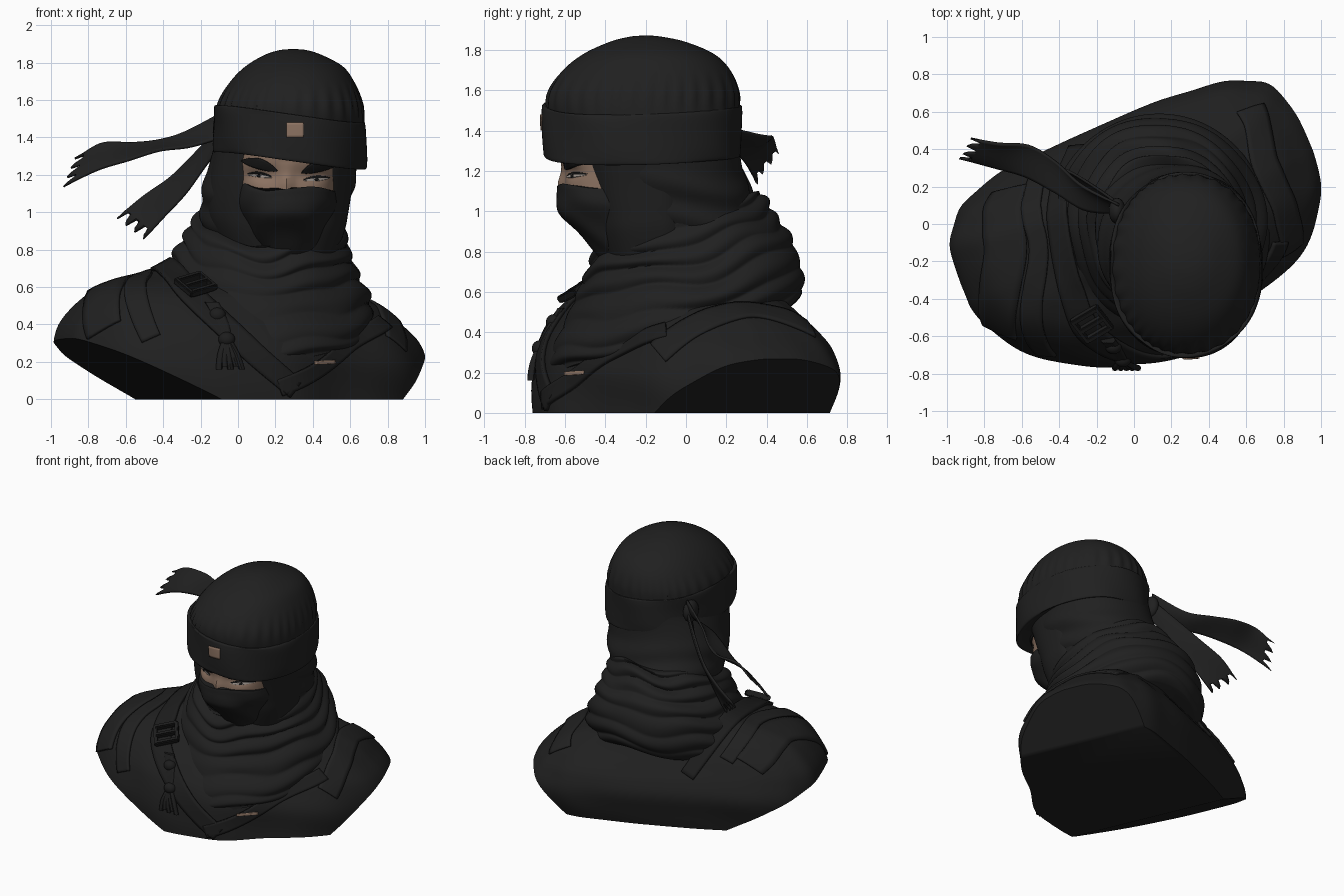
import bpy, bmesh, math
from mathutils import Vector, Matrix
from mathutils.bvhtree import BVHTree

if "Cube" in bpy.data.objects:
    bpy.data.objects.remove(bpy.data.objects["Cube"])


def material(name, r, g, b):
    m = bpy.data.materials.new(name)
    m.diffuse_color = (r, g, b, 1)
    m.use_nodes = True
    m.node_tree.nodes["Principled BSDF"].inputs["Base Color"].default_value = m.diffuse_color
    return m


CLOTH = material("black_cloth", .0145, .0145, .0145)
LEATHER = material("dark_leather", .012, .012, .012)
SKIN = material("skin", .27, .175, .125)
HAIR = material("brow_black", .008, .008, .008)
EYE = material("eye_white", .33, .29, .26)


def finish(bm, name, mat, thick=0, angle=45):
    bmesh.ops.recalc_face_normals(bm, faces=bm.faces[:])
    me = bpy.data.meshes.new(name)
    bm.to_mesh(me)
    bm.free()
    ob = bpy.data.objects.new(name, me)
    bpy.context.collection.objects.link(ob)
    me.materials.append(mat)
    bpy.ops.object.select_all(action='DESELECT')
    ob.select_set(True)
    bpy.context.view_layer.objects.active = ob
    bpy.ops.object.shade_smooth_by_angle(angle=math.radians(angle))
    if thick:
        mod = ob.modifiers.new("thickness", 'SOLIDIFY')
        mod.thickness, mod.offset = thick, 0
    return ob


def spline(rows, t):
    """Smooth curve through a list of equal-length tuples, t from 0 to 1."""
    n = len(rows) - 1
    i = min(int(t * n), n - 1)
    f = t * n - i
    a, b, c, d = (rows[max(0, min(n, i + k))] for k in (-1, 0, 1, 2))
    return [q + .5 * f * (r - p + f * (2*p - 5*q + 4*r - s + f * (3*(q - r) + s - p)))
            for p, q, r, s in zip(a, b, c, d)]


def grid_faces(bm, grid, closed=False):
    for r0, r1 in zip(grid, grid[1:]):
        n = len(r0)
        for k in range(n if closed else n - 1):
            j = (k + 1) % n
            bm.faces.new((r0[k], r0[j], r1[j], r1[k]))


def loft(rings, seg=96, rows=50, nf=2, nb=2, split=None, post=None):
    """Rings are (z, x0, x1, y0, y1); front and back may be rounder or boxier."""
    bm = bmesh.new()
    grid = []
    for i in range(rows + 1):
        t = i / rows
        z, x0, x1, y0, y1 = spline(rings, t)
        cx, rx = (x0 + x1) / 2, (x1 - x0) / 2
        cy = (y0 + y1) / 2 if split is None else split
        row = []
        for k in range(seg):
            a = 2 * math.pi * k / seg
            c, s = math.cos(a), math.sin(a)
            e = 2 / (nb if s > 0 else nf)
            p = Vector((cx + rx * math.copysign(abs(c) ** e, c),
                        cy + (y1 - cy if s > 0 else cy - y0) * math.copysign(abs(s) ** e, s), z))
            row.append(bm.verts.new(post(p, a, t, Vector((c, s, 0))) if post else p))
        grid.append(row)
    grid_faces(bm, grid, True)
    bm.faces.new(grid[0])
    bm.faces.new(grid[-1])
    return bm


# Torso, turned relative to the head, with slanted shoulder cuts
ROT = Matrix.Rotation(math.radians(23.5), 3, 'Z')
SIDE = ROT @ Vector((1, 0, 0))
SHIFT = Vector((.04, 0, 0))


def torso_post(p, a, t, out):
    if p.y < 0:
        p.y *= 1 - .10 * math.exp(-((p.x - .35) / .25) ** 2)
    p = p + out * .008 * math.sin(9 * a + 14 * p.z) * math.sin(5 * a - 8 * p.z)
    p.z -= .12 * p.x * p.z
    return ROT @ p + SHIFT


torso = loft([(0, -1, 1, -.72, .52), (.2, -1.02, 1.02, -.71, .57), (.33, -1, .98, -.66, .54),
              (.43, -.94, .9, -.59, .48), (.52, -.84, .8, -.51, .41), (.58, -.70, .68, -.43, .37),
              (.64, -.5, .5, -.36, .33), (.75, -.3, .35, -.3, .28)],
             seg=160, nf=1.9, nb=3.6, split=0, post=torso_post)
for slope, off in ((-.545, -.42), (.93, .71)):
    bmesh.ops.bisect_plane(torso, geom=torso.verts[:] + torso.edges[:] + torso.faces[:], dist=1e-5,
                           plane_co=SIDE * off + SHIFT, plane_no=SIDE * slope - Vector((0, 0, 1)),
                           clear_outer=True)
    bmesh.ops.holes_fill(torso, edges=[e for e in torso.edges if e.is_boundary], sides=0)
TORSO = BVHTree.FromBMesh(torso)
finish(torso, "torso", CLOTH)


# Wrapped scarf with rolled folds, low in front and high behind
def scarf_post(p, a, t, out):
    wave = t * 7.5 + .45 * math.sin(a + .8) + .22 * math.sin(3 * a + 1) + .1 * math.sin(7 * a)
    fold = abs(math.sin(math.pi * wave)) - .6
    p = p + out * (.034 * fold * (.7 + .3 * math.sin(2 * a + 5 * t)))
    p.z += (.28 + .06 * t) * p.y + .014 * math.sin(5 * a + 9 * t)
    return p


finish(loft([(.38, -.40, .68, -.65, .54), (.44, -.45, .71, -.68, .58), (.53, -.45, .71, -.65, .58),
             (.64, -.42, .66, -.59, .55), (.73, -.37, .62, -.55, .52), (.81, -.32, .595, -.52, .46),
             (.88, -.28, .58, -.49, .42), (.95, -.24, .56, -.46, .38), (.97, -.17, .53, -.42, .33),
             (.92, -.08, .46, -.34, .27)], seg=128, rows=110, post=scarf_post),
       "neck_scarf", CLOTH, angle=70)


# Hood with gathers above the headband and soft folds at the neck
def hood_post(p, a, t, out):
    g = max(0, 1 - abs(p.z - 1.57) / .13)
    low = max(0, min(1, (1.25 - p.z) / .2))
    return p + out * (.006 * g * math.sin(34 * a + 3 * math.sin(3 * a))
                      + .012 * low * math.sin(34 * p.z + 2 * math.sin(2 * a)))


finish(loft([(.7, -.12, .5, -.36, .38), (.85, -.16, .53, -.40, .38), (1, -.20, .58, -.45, .355),
             (1.13, -.19, .62, -.49, .305), (1.27, -.15, .64, -.53, .27), (1.4, -.12, .67, -.65, .27),
             (1.5, -.12, .675, -.69, .265), (1.6, -.1, .66, -.68, .26), (1.7, -.04, .62, -.61, .22),
             (1.78, .04, .56, -.51, .14), (1.84, .14, .45, -.38, .0), (1.866, .22, .37, -.28, -.12),
             (1.872, .28, .31, -.21, -.18)], seg=144, rows=70, nf=2.15, nb=2.15, post=hood_post),
       "hood", CLOTH)
# Fuller hood sides framing the face
finish(loft([(.76, -.06, .52, -.39, .1), (.9, -.13, .57, -.44, .1), (1.0, -.16, .59, -.465, .1),
             (1.15, -.16, .615, -.505, .1), (1.33, -.13, .65, -.55, .1)], rows=30, nf=2.7, split=-.12),
       "hood_side_wrap", CLOTH)


# Headband, rolled slightly sideways
def band_post(p, a, t, out):
    p = p + out * .004 * math.sin(6 * a + 7 * t)
    p.z += -.11 * (p.x - .28) + .008 * math.sin(2 * a)
    return p


band = loft([(1.29, -.10, .65, -.66, .24), (1.275, -.125, .68, -.705, .27), (1.32, -.132, .688, -.712, .275),
             (1.42, -.13, .688, -.714, .275), (1.50, -.132, .686, -.712, .275), (1.525, -.125, .675, -.705, .27),
             (1.51, -.10, .65, -.66, .24)], seg=128, rows=36, nf=2.15, nb=2.15, post=band_post)
BAND = BVHTree.FromBMesh(band)
finish(band, "headband", CLOTH)


# Face with a raised nose bridge, and the cloth mask over its lower half
def face_post(p, a, t, out):
    if out.y < 0:
        w = math.exp(-((p.x - .26) / .035) ** 2)
        p.y -= .035 * w * max(0, min(1, (1.27 - p.z) / .12))
        for ex in (.11, .42):
            p.y += .018 * math.exp(-((p.x - ex) / .07) ** 2 - ((p.z - 1.195) / .03) ** 2)
    return p


face = loft([(1.02, 0, .52, -.60, -.1), (1.12, -.005, .525, -.60, -.1), (1.2, -.01, .53, -.60, -.1),
             (1.27, -.01, .53, -.62, -.1), (1.34, 0, .52, -.63, -.1)],
            seg=160, rows=40, nf=2.8, split=-.25, post=face_post)
FACE = BVHTree.FromBMesh(face)
finish(face, "face", SKIN)


def mask_post(p, a, t, out):
    if out.y < 0:
        p.y -= .012 * math.exp(-((p.x - .26) / .06) ** 2) * t
        p.z += t ** 4 * (.22 * max(0, .15 - p.x) + .012 * math.sin(4 * a))
    return p + out * .004 * math.sin(30 * p.z + 3 * math.cos(2 * a))


finish(loft([(.74, .15, .38, -.40, -.1), (.82, .10, .43, -.47, -.1), (.9, .05, .47, -.54, -.1),
             (.98, .01, .505, -.615, -.1), (1.04, -.01, .53, -.635, -.1), (1.1, -.015, .535, -.635, -.1),
             (1.125, -.01, .535, -.63, -.1)], rows=40, nf=2.5, split=-.25, post=mask_post),
       "face_mask", CLOTH)


def strap(name, pts, width, mat, target=TORSO, front=False, lift=.012, thick=.02, taper=False, steps=40):
    """Strip laid onto a surface, either from the front or from all around."""
    bm = bmesh.new()
    core = Vector((0, 0, .1))
    grid = []
    for i in range(steps + 1):
        t = i / steps
        p = Vector(spline(pts, t))
        tan = Vector(spline(pts, min(1, t + .02))) - Vector(spline(pts, max(0, t - .02)))
        d = Vector((0, 1, 0)) if front else (core - p).normalized()
        across = tan.cross(d).normalized()
        w = width * (max(.05, math.sin(math.pi * t)) if taper else 1)
        row = []
        for k in range(7):
            q = p + across * w * (k / 6 - .5)
            dd = d if front else (core - q).normalized()
            hit = target.ray_cast(q - dd * 2, dd)[0]
            row.append(bm.verts.new((hit if hit else q) - dd * lift))
        grid.append(row)
    grid_faces(bm, grid)
    return finish(bm, name, mat, thick)


# Brows and eyes
for side, brow, eye in (
        ("left", [(.02, 0, 1.275), (.11, 0, 1.26), (.21, 0, 1.22)], [(.05, 0, 1.2), (.11, 0, 1.195), (.18, 0, 1.185)]),
        ("right", [(.34, 0, 1.21), (.43, 0, 1.245), (.52, 0, 1.25)], [(.35, 0, 1.17), (.42, 0, 1.175), (.49, 0, 1.18)])):
    mid = eye[1]
    strap(side + "_brow", brow, .055, HAIR, FACE, True, .005, .009, True, 20)
    strap(side + "_lash_line", [(x, 0, z + .006) for x, _, z in eye], .028, HAIR, FACE, True, .003, .004, True, 20)
    strap(side + "_eye", eye, .016, EYE, FACE, True, .006, .004, True, 20)
    strap(side + "_iris", [(mid[0] - .011, 0, mid[2]), (mid[0] + .011, 0, mid[2])], .016, HAIR, FACE, True, .009, .004, True, 8)

# Plain tan patch on the headband
strap("headband_patch", [(.26, 0, 1.44), (.35, 0, 1.44)], .08, SKIN, BAND, True, .004, .006, False, 8)

# Straps, shoulder panels and a small tan strap tip
strap("chest_strap", [(-.36, .5, .45), (-.42, .1, .72), (-.33, -.33, .66), (-.2, -.55, .5),
                      (.08, -.72, .25), (.33, -.72, .05)], .12, LEATHER, lift=.012)
strap("cross_strap", [(.80, -.1, .42), (.66, -.40, .32), (.45, -.6, .16), (.22, -.7, .06)], .09, LEATHER)
strap("left_shoulder_panel", [(-.70, .2, .50), (-.68, -.1, .62), (-.66, -.35, .52), (-.68, -.55, .36)], .20, CLOTH, lift=.008)
strap("left_arm_strap", [(-.51, .25, .5), (-.50, -.1, .66), (-.48, -.4, .54), (-.41, -.62, .3)], .09, CLOTH, lift=.008)
strap("right_shoulder_panel", [(.62, .62, .42), (.76, .35, .55), (.84, .05, .45), (.84, -.14, .3)], .14, CLOTH, lift=.006, thick=.014)
strap("strap_tip", [(.41, 0, .195), (.52, 0, .20)], .018, SKIN, front=True, lift=.03, thick=.008, steps=6)


# Buckle: a frame with cross bars on the chest strap
def box(name, size, mw, mat):
    bm = bmesh.new()
    bmesh.ops.create_cube(bm, size=1, matrix=mw @ Matrix.Diagonal((*size, 1)))
    bmesh.ops.bevel(bm, geom=bm.edges[:], offset=.006, segments=2, affect='EDGES')
    return finish(bm, name, mat)


spot = Vector((-.22, -.5, .57))
ray = (Vector((0, 0, .1)) - spot).normalized()
hit, normal = TORSO.ray_cast(spot - ray * 2, ray)[:2]
along = Vector((.5, -.55, -.6))
along = (along - normal * along.dot(normal)).normalized()
frame = Matrix((along, normal.cross(along), normal)).transposed().to_4x4()
frame.translation = hit + normal * .035
for s in (-1, 1):
    box("buckle_side", (.17, .025, .035), frame @ Matrix.Translation((0, .075 * s, 0)), LEATHER)
for k in (-1, 0, 1):
    box("buckle_bar", (.03, .15, .04), frame @ Matrix.Translation((.07 * k, 0, 0)), LEATHER)


# Hanging cord tassel with knots
def cord(name, pts, radius, mat):
    bm = bmesh.new()
    grid = []
    for i in range(13):
        p = Vector(spline(pts, i / 12))
        grid.append([bm.verts.new(p + Vector((math.cos(a), math.sin(a), 0)) * radius)
                     for a in (k * math.pi / 4 for k in range(8))])
    grid_faces(bm, grid, True)
    bm.faces.new(grid[0])
    bm.faces.new(grid[-1])
    return finish(bm, name, mat)


def ball(name, loc, size, mat):
    bm = bmesh.new()
    bmesh.ops.create_uvsphere(bm, u_segments=20, v_segments=12, radius=1,
                              matrix=Matrix.Translation(loc) @ Matrix.Diagonal((*size, 1)))
    return finish(bm, name, mat)


for k in range(5):
    o = (k - 2) * .022
    cord("tassel_cord", [(-.14 + o * .5, -.62, .52), (-.08 + o * .4, -.69, .40), (-.06 + o * .3, -.73, .32),
                         (-.05 + o, -.76, .24), (-.04 + o * 1.4, -.77, .16 + .015 * (k % 2))], .017, LEATHER)
ball("tassel_knot", (-.06, -.725, .32), (.045, .04, .04), LEATHER)
ball("tassel_upper_knot", (-.11, -.655, .45), (.045, .04, .04), LEATHER)


# Headband tails with ragged ends
def tail(name, rows):
    bm = bmesh.new()
    grid = []
    n, m = 28, 12
    for i in range(n + 1):
        t = i / n
        v = spline(rows, t)
        a, b = Vector(v[:3]), Vector(v[3:])
        w = spline(rows, max(0, t - .05))
        run = (a - Vector(w[:3]) + b - Vector(w[3:])).normalized() if i else Vector()
        row = []
        for j in range(m + 1):
            p = a.lerp(b, j / m)
            p.y += .02 * math.sin(math.pi * j / m + 2 * t)
            if i == n:
                p += run * (.05, -.01, -.02, .03)[j % 4]
            row.append(bm.verts.new(p))
        grid.append(row)
    grid_faces(bm, grid)
    return finish(bm, name, CLOTH, .014)


ball("headband_knot", (-.09, .07, 1.45), (.045, .07, .08), CLOTH)
tail("upper_tail", [(-.08, .10, 1.54, -.08, .06, 1.40), (-.28, .20, 1.43, -.26, .08, 1.35),
                    (-.42, .32, 1.385, -.42, .18, 1.33), (-.56, .40, 1.37, -.58, .27, 1.28),
                    (-.72, .41, 1.37, -.74, .32, 1.23), (-.83, .43, 1.31, -.89, .36, 1.16)])
tail("lower_tail", [(-.10, .12, 1.46, -.09, .06, 1.36), (-.23, .20, 1.32, -.18, .14, 1.24),
                    (-.36, .27, 1.19, -.28, .19, 1.10), (-.50, .31, 1.09, -.39, .23, .98),
                    (-.61, .31, 1.00, -.47, .25, .89)])
